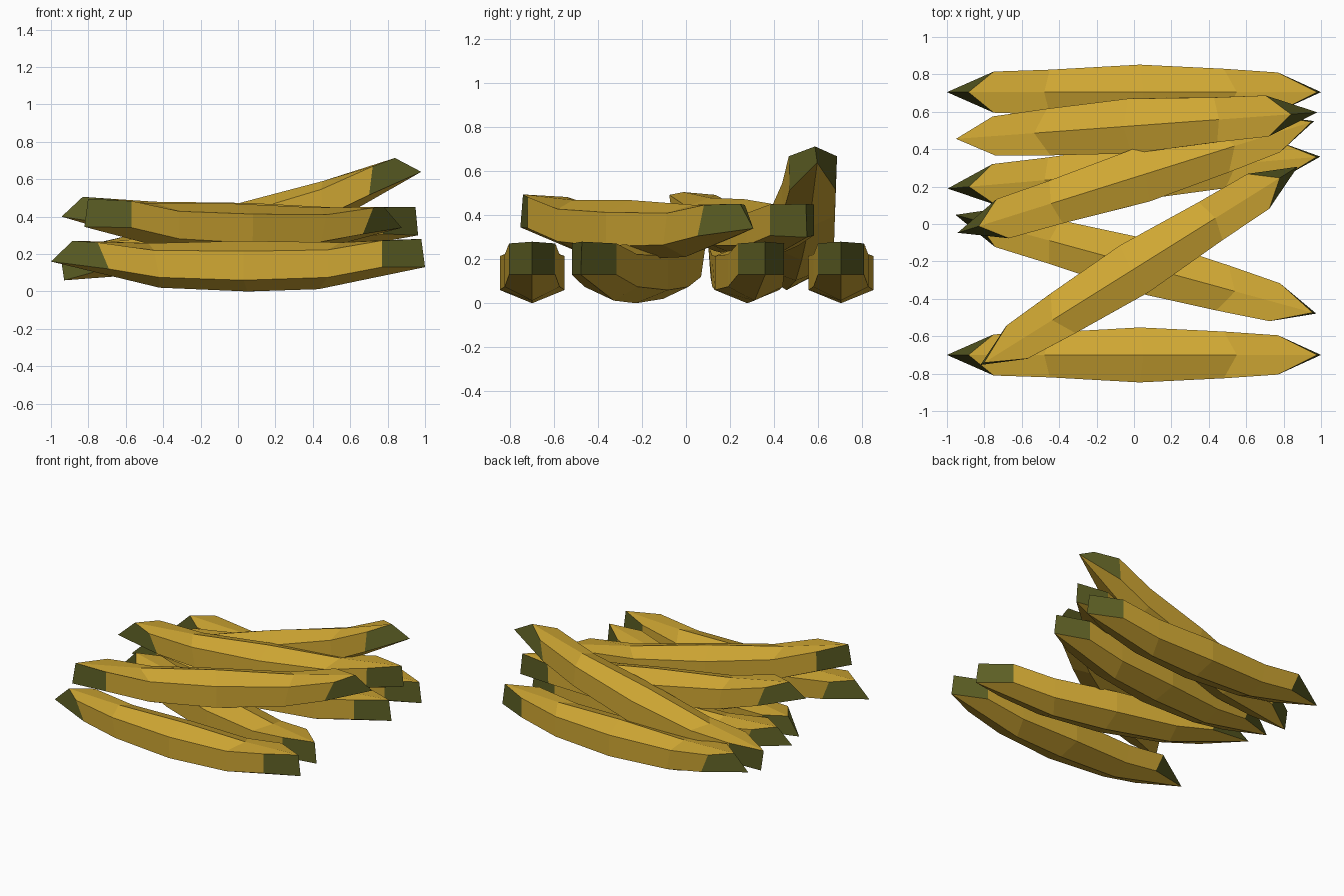
import bpy, bmesh, math
from mathutils import Matrix

if "Cube" in bpy.data.objects:
    bpy.data.objects.remove(bpy.data.objects["Cube"])

def material(name, color):
    m = bpy.data.materials.new(name)
    m.diffuse_color = (*color, 1)
    m.use_nodes = True
    m.node_tree.nodes["Principled BSDF"].inputs["Base Color"].default_value = m.diffuse_color
    return m

YELLOW = material("ripe yellow", (0.64, 0.395, 0.034))
GREEN = material("green tip", (0.11, 0.115, 0.018))

# Hexagonal rings: (bottom x,z), (lower side x,halfwidth,z), (upper side x,halfwidth,z), (top x,z)
RINGS = [
    ((-1.0, .16), (-.69, .105, .12), (-.75, .11, .262), (-.885, .27)),
    ((-.42, .02), (-.42, .12, .075), (-.45, .12, .22), (-.48, .258)),
    ((.05, .0), (.03, .147, .06), (.03, .147, .215), (.05, .27)),
    ((.43, .012), (.48, .125, .075), (.48, .125, .222), (.55, .262)),
    ((1.0, .13), (.77, .105, .13), (.77, .105, .272), (.98, .28)),
]

def fruit(name, loc, yaw, pitch=0, roll=0):
    bm = bmesh.new()
    rings = []
    for b, l, u, t in RINGS:
        pts = [(b[0], 0, b[1]), l, u, (t[0], 0, t[1]),
               (u[0], -u[1], u[2]), (l[0], -l[1], l[2])]
        rings.append([bm.verts.new(p) for p in pts])
    # ribbed skin
    for r0, r1 in zip(rings, rings[1:]):
        for i in range(6):
            j = (i + 1) % 6
            bm.faces.new((r0[i], r0[j], r1[j], r1[i]))
    # wedge-shaped green ends, two faces each
    for r in (rings[0], rings[-1]):
        for ids in ((0, 1, 2, 3), (0, 3, 4, 5)):
            bm.faces.new([r[i] for i in ids]).material_index = 1
    bmesh.ops.recalc_face_normals(bm, faces=bm.faces)
    me = bpy.data.meshes.new(name)
    bm.to_mesh(me)
    bm.free()
    me.materials.append(YELLOW)
    me.materials.append(GREEN)
    ob = bpy.data.objects.new(name, me)
    bpy.context.collection.objects.link(ob)
    ob.matrix_world = (Matrix.Translation(loc)
                       @ Matrix.Rotation(math.radians(yaw), 4, 'Z')
                       @ Matrix.Rotation(math.radians(pitch), 4, 'Y')
                       @ Matrix.Rotation(math.radians(roll), 4, 'X'))

# bottom layer
fruit("bottom_fruit_back", (0, .705, 0), 0)
fruit("bottom_fruit_front", (0, -.70, 0), 0)
fruit("bottom_fruit_middle", (0, .275, 0), 4.9)
fruit("bottom_fruit_slanted", (.01, -.215, 0), -15.3)
# upper layer
fruit("leaning_fruit", (.065, .53, .21), 184.2, 16)
fruit("upper_fruit_slanted", (.005, .25, .205), 17.4, 2)
fruit("upper_fruit_diagonal", (.025, -.225, .198), 212, -1)
